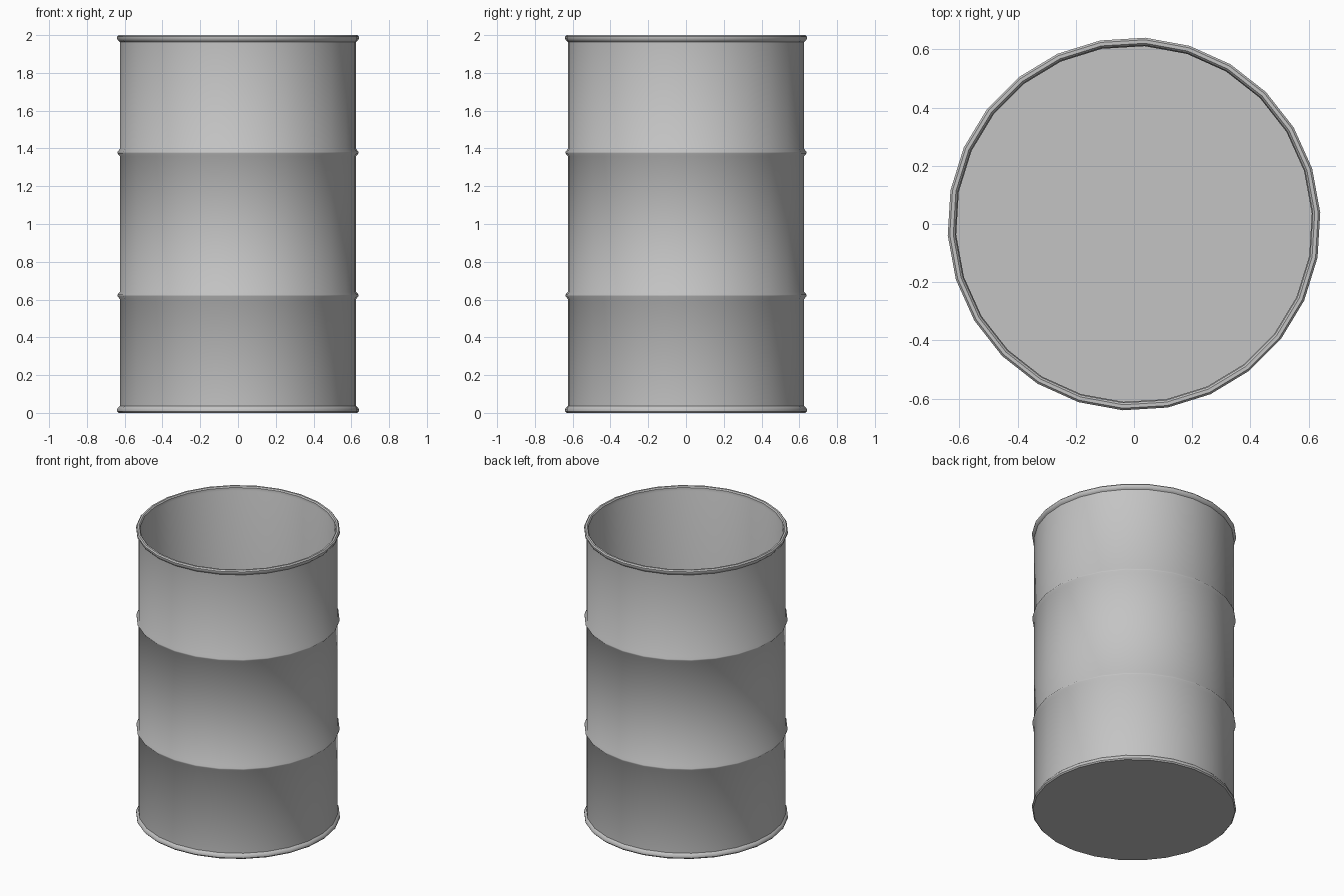
import bpy, bmesh, math

if "Cube" in bpy.data.objects:
    bpy.data.objects.remove(bpy.data.objects["Cube"])

SIDES = 26
START = math.radians(45)

steel = bpy.data.materials.new("grey_steel")
steel.diffuse_color = (0.55, 0.55, 0.55, 1)
steel.use_nodes = True
steel.node_tree.nodes["Principled BSDF"].inputs["Base Color"].default_value = steel.diffuse_color


def lathe(name, profile, angle=40):
    """Spin a (radius, z) profile around z; radius 0 closes to a flat disc."""
    bm = bmesh.new()
    rings = []
    for r, z in profile:
        rings.append([bm.verts.new((r * math.cos(START + i * math.tau / SIDES),
                                    r * math.sin(START + i * math.tau / SIDES), z))
                      for i in range(SIDES)])
    for a, b in zip(rings, rings[1:]):
        for i in range(SIDES):
            j = (i + 1) % SIDES
            bm.faces.new((a[i], a[j], b[j], b[i]))
    # underside disc and inner floor
    bm.faces.new(rings[0][::-1])
    bm.faces.new(rings[-1])
    bm.normal_update()
    mesh = bpy.data.meshes.new(name)
    bm.to_mesh(mesh)
    bm.free()
    mesh.materials.append(steel)
    obj = bpy.data.objects.new(name, mesh)
    bpy.context.collection.objects.link(obj)
    bpy.ops.object.select_all(action='DESELECT')
    obj.select_set(True)
    bpy.context.view_layer.objects.active = obj
    bpy.ops.object.shade_smooth_by_angle(angle=math.radians(angle))
    return obj


WALL, OUT, INNER = 0.627, 0.641, 0.612


def hoop(z):
    # raised rolling hoop pressed into the wall
    return [(WALL, z - 0.019), (OUT - 0.002, z - 0.004),
            (OUT - 0.002, z + 0.004), (WALL, z + 0.019)]


# rolled rim, mirrored for top and bottom
rim = [(0.634, 0.0), (OUT, 0.008), (OUT, 0.020), (0.634, 0.030), (WALL, 0.036)]
top_rim = [(r, 2 - z) for r, z in reversed(rim)]

# outside going up, over the lip, then down the inside to the floor
profile = rim + hoop(0.622) + hoop(1.378) + top_rim
profile += [(0.622, 2.0), (0.615, 1.992), (0.615, 1.972), (INNER, 1.964), (INNER, 0.012)]
lathe("open_drum", profile)
